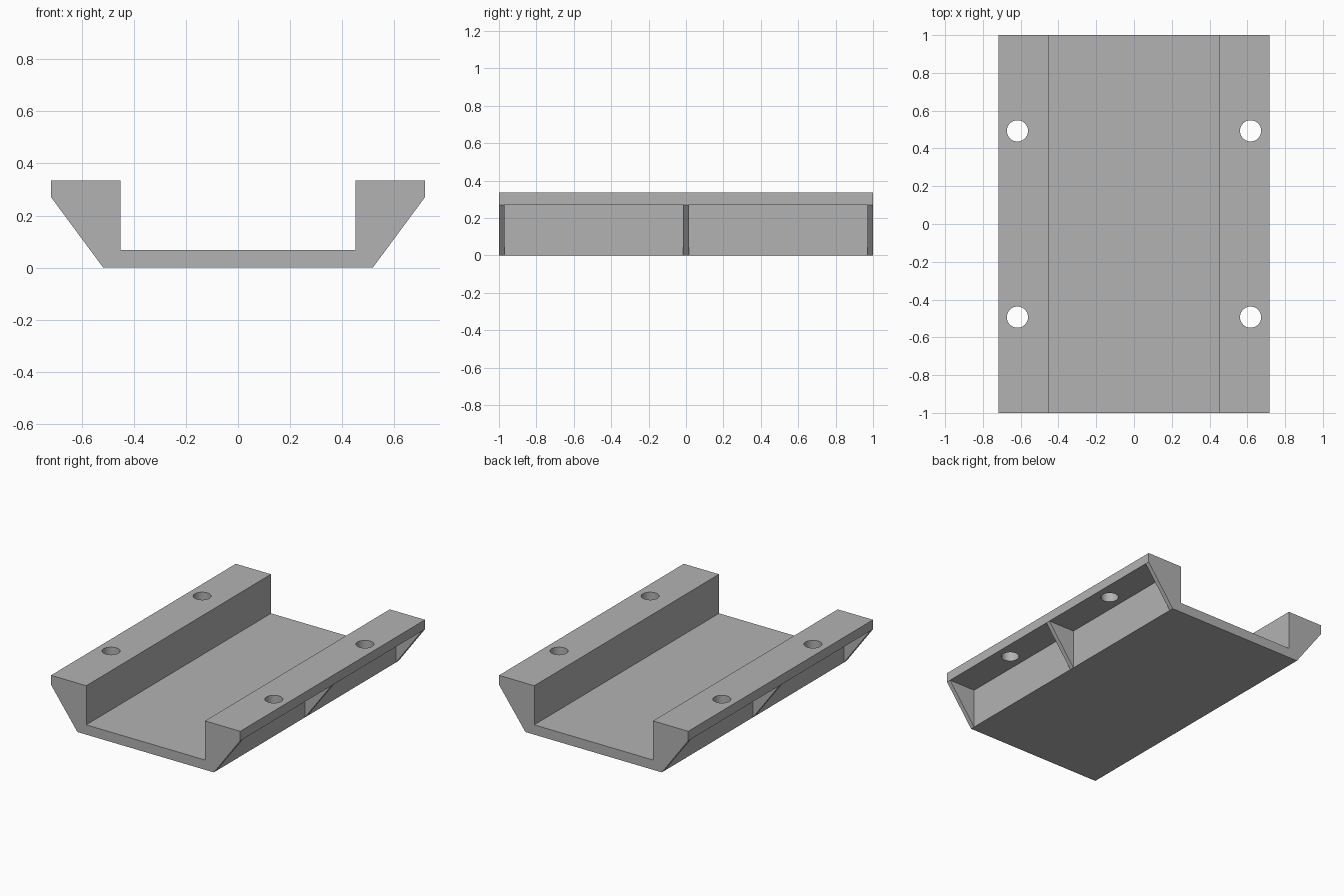
import bpy
import bmesh

cube = bpy.data.objects.get("Cube")
if cube:
    bpy.data.objects.remove(cube, do_unlink=True)

# Main dimensions
HALF_LENGTH = 1.0
INNER, OUTER, EDGE = 0.45, 0.517, 0.717   # inner wall, outer wall, flange edge
FLOOR, LEDGE, TOP = 0.067, 0.27, 0.335    # floor top, flange underside, flange top
RIB = 0.03
HOLE_X, HOLE_Y, HOLE_RADIUS = 0.617, 0.493, 0.056

grey = bpy.data.materials.new("plain grey")
grey.use_nodes = True
colour = (0.448, 0.448, 0.448, 1)
grey.diffuse_color = colour
grey.node_tree.nodes["Principled BSDF"].inputs["Base Color"].default_value = colour


def extrude_profile(name, points, y_start, y_end):
    """Extrude an (x, z) outline along y."""
    bm = bmesh.new()
    face = bm.faces.new([bm.verts.new((x, y_start, z)) for x, z in points])
    result = bmesh.ops.extrude_face_region(bm, geom=[face])
    moved = [v for v in result["geom"] if isinstance(v, bmesh.types.BMVert)]
    bmesh.ops.translate(bm, verts=moved, vec=(0, y_end - y_start, 0))
    bmesh.ops.recalc_face_normals(bm, faces=bm.faces)
    mesh = bpy.data.meshes.new(name)
    bm.to_mesh(mesh)
    bm.free()
    mesh.materials.append(grey)
    obj = bpy.data.objects.new(name, mesh)
    bpy.context.collection.objects.link(obj)
    return obj


# Channel: floor, two walls and two outward flanges
half = [(OUTER, 0), (OUTER, LEDGE), (EDGE, LEDGE), (EDGE, TOP),
        (INNER, TOP), (INNER, FLOOR)]
outline = half + [(-x, z) for x, z in reversed(half)]
channel = extrude_profile("channel", outline, -HALF_LENGTH, HALF_LENGTH)

# Bolt holes through the flanges
for x in (-HOLE_X, HOLE_X):
    for y in (-HOLE_Y, HOLE_Y):
        bpy.ops.mesh.primitive_cylinder_add(
            vertices=48, radius=HOLE_RADIUS, depth=0.3, location=(x, y, TOP))
        cutter = bpy.context.object
        cutter.hide_render = True
        cutter.data.materials.append(grey)
        cut = channel.modifiers.new("bolt hole", 'BOOLEAN')
        cut.operation = 'DIFFERENCE'
        cut.solver = 'EXACT'
        cut.object = cutter
        bpy.ops.object.select_all(action='DESELECT')
        channel.select_set(True)
        bpy.context.view_layer.objects.active = channel
        bpy.ops.object.modifier_apply(modifier=cut.name)
        bpy.data.objects.remove(cutter, do_unlink=True)
bpy.ops.object.shade_smooth_by_angle()

# Triangular gussets under each flange: front, middle and back
places = {"front": -HALF_LENGTH + RIB / 2, "middle": 0, "back": HALF_LENGTH - RIB / 2}
for side, sign in (("left", 1), ("right", -1)):
    for place, y in places.items():
        triangle = [(sign * OUTER, 0), (sign * EDGE, LEDGE), (sign * OUTER, LEDGE)]
        extrude_profile(f"{side}_{place}_gusset", triangle, y - RIB / 2, y + RIB / 2)
